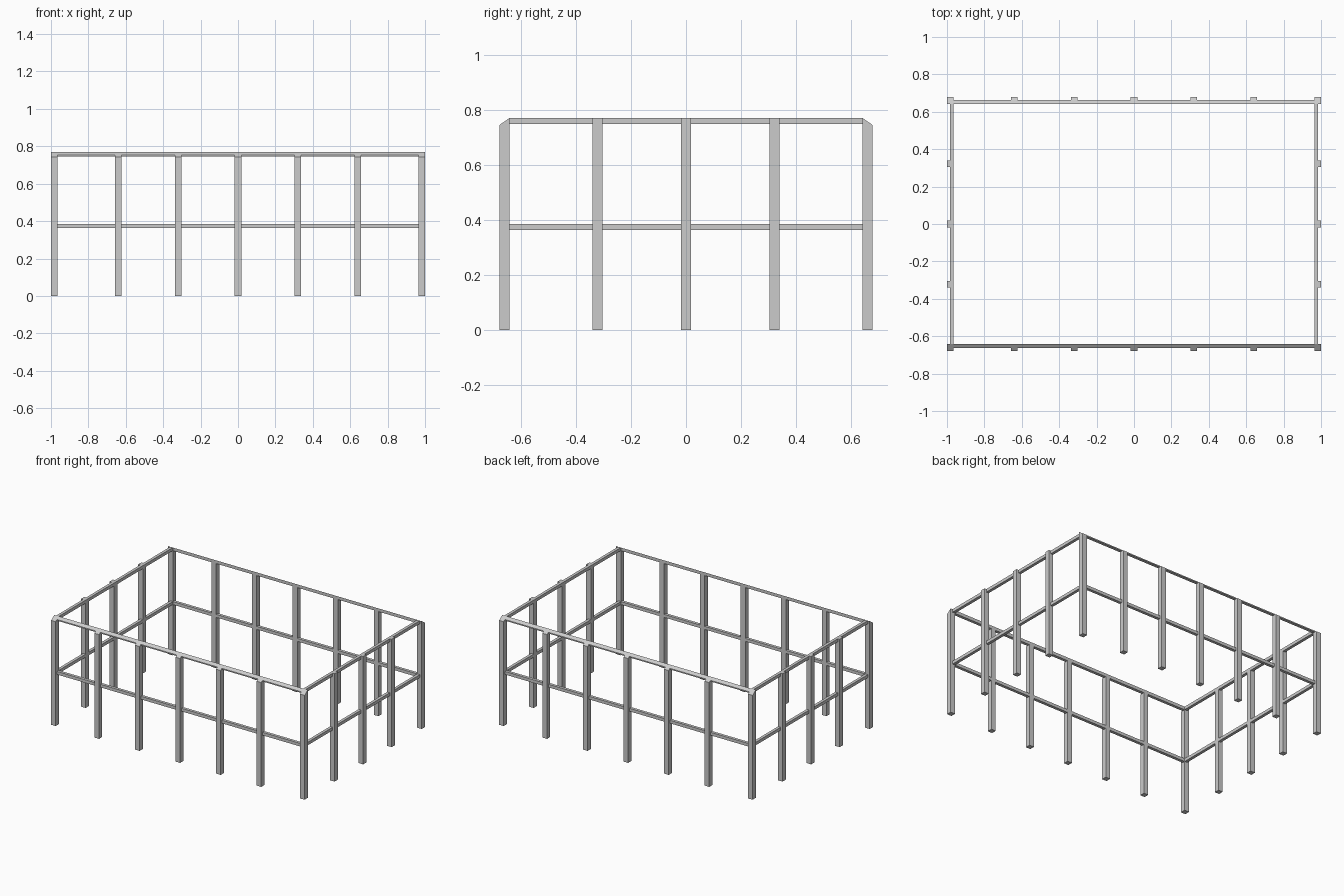
import bpy
import bmesh

cube = bpy.data.objects.get("Cube")
if cube:
    bpy.data.objects.remove(cube, do_unlink=True)

# Overall sizes
HX, HY = 1.0, 0.678      # outer half extents
POST, RAIL = 0.036, 0.021
TOP, LOW = 0.769, 0.744  # inner and outer height of the bevelled tops
SLOPE = (TOP - LOW) / POST
MID = 0.362              # underside of the middle rails
IX, IY = HX - POST, HY - POST

metal = bpy.data.materials.new("grey_metal")
metal.use_nodes = True
metal.diffuse_color = (0.6, 0.6, 0.6, 1)
metal.node_tree.nodes["Principled BSDF"].inputs["Base Color"].default_value = (0.6, 0.6, 0.6, 1)


def bar(name, x, y, z, sloped=False):
    """Box between coordinate pairs; a sloped top falls away towards the outside in y."""
    bm = bmesh.new()
    bmesh.ops.create_cube(bm, size=1)
    for v in bm.verts:
        upper = v.co.z > 0
        v.co = [pair[c > 0] for pair, c in zip((x, y, z), v.co)]
        if sloped and upper:
            v.co.z = TOP - SLOPE * (abs(v.co.y) - IY)
    bmesh.ops.recalc_face_normals(bm, faces=bm.faces)
    mesh = bpy.data.meshes.new(name)
    bm.to_mesh(mesh)
    bm.free()
    mesh.materials.append(metal)
    obj = bpy.data.objects.new(name, mesh)
    bpy.context.collection.objects.link(obj)


def outward(side, inner, depth):
    """Sorted coordinate pair running outward from the inner face of a side."""
    return sorted((side * inner, side * (inner + depth)))


def around(c):
    return (c - POST / 2, c + POST / 2)


for side, long_name, short_name in ((-1, "front", "right"), (1, "back", "left")):
    # Long side: seven bevelled posts including the corners
    xs = [-HX + POST / 2] + [0.32 * i for i in range(-2, 3)] + [HX - POST / 2]
    for i, x in enumerate(xs):
        bar(f"{long_name}_post_{i + 1}", around(x), outward(side, IY, POST), (0, TOP), True)
    rail_y = outward(side, IY, RAIL)
    bar(f"{long_name}_top_rail", (-HX, HX), rail_y, (TOP - 0.023, TOP), True)
    bar(f"{long_name}_middle_rail", (-IX, IX), rail_y, (MID, MID + 0.022))

    # Short side: three square-topped posts
    for i in range(-1, 2):
        bar(f"{short_name}_post_{i + 2}", outward(side, IX, POST), around(0.322 * i), (0, TOP))
    rail_x = outward(side, IX, RAIL)
    bar(f"{short_name}_top_rail", rail_x, (-IY, IY), (TOP - 0.022, TOP))
    bar(f"{short_name}_middle_rail", rail_x, (-IY, IY), (MID, MID + 0.022))
